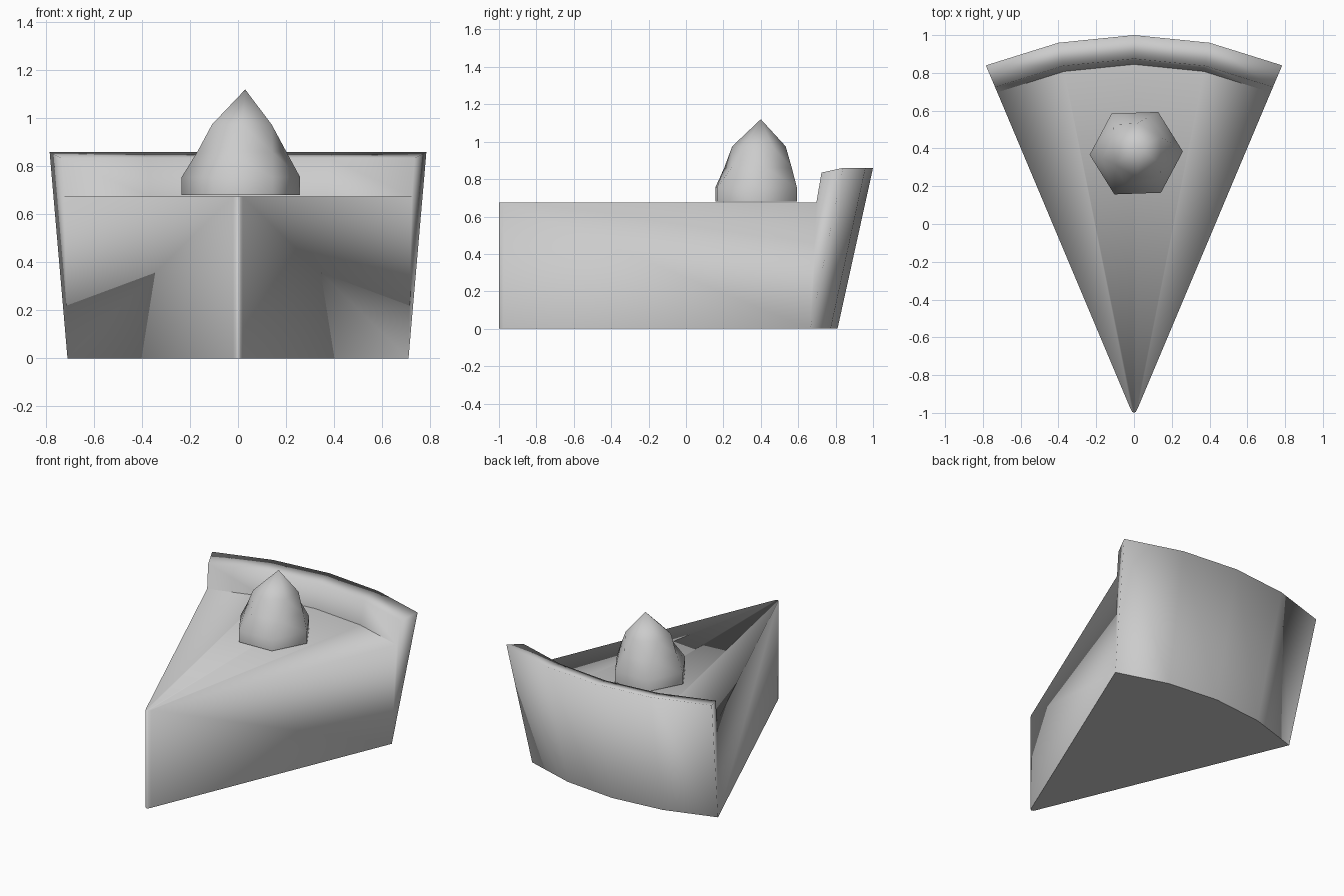
import bpy, bmesh
from math import sin, cos, radians

cube = bpy.data.objects.get("Cube")
if cube:
    bpy.data.objects.remove(cube, do_unlink=True)

grey = bpy.data.materials.new("plain_grey")
grey.use_nodes = True
COLOUR = (0.6, 0.6, 0.6, 1)
grey.diffuse_color = COLOUR
grey.node_tree.nodes["Principled BSDF"].inputs["Base Color"].default_value = COLOUR


def finish(name, bm, sharp_rule):
    """Smooth shade the mesh, keep chosen edges sharp, and link it."""
    bmesh.ops.recalc_face_normals(bm, faces=bm.faces)
    for f in bm.faces:
        f.smooth = True
    for e in bm.edges:
        e.smooth = not sharp_rule(e)
    mesh = bpy.data.meshes.new(name)
    bm.to_mesh(mesh)
    bm.free()
    mesh.materials.append(grey)
    obj = bpy.data.objects.new(name, mesh)
    bpy.context.collection.objects.link(obj)


# Pie slice with raised crust: a closed radius/height profile swept about the tip
TOP = 0.675
profile = [(0.02, 0), (1.81, 0), (2.0, 0.86), (1.875, 0.835), (1.845, TOP), (0.02, TOP)]
angles = [-23.1, -11.55, 0, 11.55, 23.1]
bm = bmesh.new()
columns = []
for a in angles:
    column = []
    for r, z in profile:
        if r < 0.1:  # small rounded nose at the tip
            x, y = a / 23.1 * 0.02, -1 + 0.025 * (a / 23.1) ** 2
        else:
            x, y = r * sin(radians(a)), r * cos(radians(a)) - 1
        column.append(bm.verts.new((x, y, z)))
    columns.append(column)
n = len(profile)
for c, d in zip(columns, columns[1:]):
    for i in range(n):
        j = (i + 1) % n
        bm.faces.new((c[i], c[j], d[j], d[i]))
bm.faces.new(columns[0])
bm.faces.new(columns[-1])
foot = {col[4] for col in columns}
finish("pie_slice", bm, lambda e: all(v.co.z < 0.01 for v in e.verts)
       or all(v in foot for v in e.verts))

# Whipped cream peak: twisting six-sided rings (centre x, centre y, z, radius, turn)
rings = [(0.012, 0.375, 0.68, 0.247, 2), (0.012, 0.375, 0.755, 0.247, 2),
         (0.016, 0.385, 0.86, 0.19, 12), (0.016, 0.39, 0.975, 0.143, 30)]
bm = bmesh.new()
loops = [[bm.verts.new((cx + r * cos(radians(turn + 60 * k)),
                        cy + r * sin(radians(turn + 60 * k)), z)) for k in range(6)]
         for cx, cy, z, r, turn in rings]
for lo, hi in zip(loops, loops[1:]):
    for k in range(6):
        m = (k + 1) % 6
        bm.faces.new((lo[k], lo[m], hi[k]))
        bm.faces.new((lo[m], hi[m], hi[k]))
peak = bm.verts.new((0.03, 0.4, 1.12))
for k in range(6):
    bm.faces.new((loops[-1][k], loops[-1][(k + 1) % 6], peak))
bm.faces.new(loops[0])
finish("cream_peak", bm, lambda e: all(v.co.z < 0.7 for v in e.verts))
